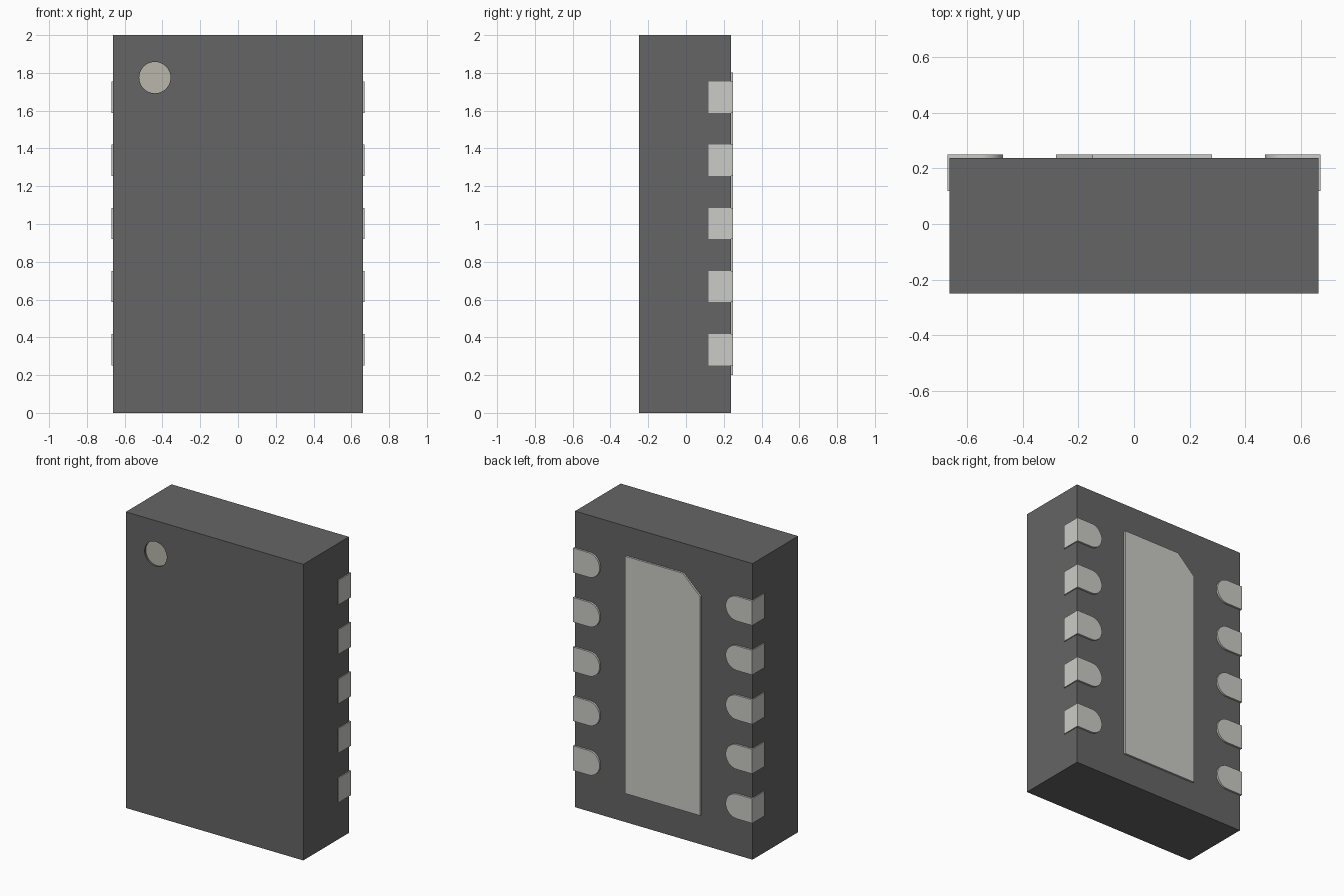
import bpy, bmesh
from math import sin, cos, pi, radians

if "Cube" in bpy.data.objects:
    bpy.data.objects.remove(bpy.data.objects["Cube"])

W, BACK, FRONT = 0.663, 0.237, -0.25    # body half width, back and front planes


def material(name, colour):
    m = bpy.data.materials.new(name)
    m.diffuse_color = (*colour, 1)
    m.use_nodes = True
    m.node_tree.nodes["Principled BSDF"].inputs["Base Color"].default_value = m.diffuse_color
    return m


plastic = material("dark_plastic", (0.13, 0.13, 0.13))
metal = material("tin_metal", (0.60, 0.60, 0.57))
ink = material("marker_ink", (0.48, 0.47, 0.41))


def add_object(name, mesh, mat=None):
    ob = bpy.data.objects.new(name, mesh)
    bpy.context.collection.objects.link(ob)
    if mat and not mesh.materials:
        mesh.materials.append(mat)
    return ob


def finish(bm, name):
    bmesh.ops.recalc_face_normals(bm, faces=bm.faces[:])
    mesh = bpy.data.meshes.new(name)
    bm.to_mesh(mesh)
    bm.free()
    return mesh


def smooth(ob):
    bpy.ops.object.select_all(action='DESELECT')
    bpy.context.view_layer.objects.active = ob
    ob.select_set(True)
    bpy.ops.object.shade_smooth_by_angle(angle=radians(30))


def extrude(bm, face, dy):
    """Pull a face along y, keeping the starting face as the cap."""
    res = bmesh.ops.extrude_face_region(bm, geom=[face], use_keep_orig=True)
    new = next(g for g in res["geom"] if isinstance(g, bmesh.types.BMFace))
    bmesh.ops.translate(bm, verts=new.verts[:], vec=(0, dy, 0))
    return new


def plate(name, outline, y0, y1):
    """Prism from an (x, z) outline between two y planes."""
    bm = bmesh.new()
    face = bm.faces.new([bm.verts.new((x, y0, z)) for x, z in outline])
    extrude(bm, face, y1 - y0)
    return finish(bm, name)


def circle(cx, cz, r, n=48):
    return [(cx + r * cos(2 * pi * i / n), cz + r * sin(2 * pi * i / n)) for i in range(n)]


# Package body with a shallow round recess for the pin 1 marker
body = add_object("body", plate("body", [(-W, 0), (W, 0), (W, 2), (-W, 2)], FRONT, BACK), plastic)
cutter = add_object("marker_cutter", plate("marker_cutter", circle(-0.44, 1.775, 0.083), FRONT - 0.1, FRONT + 0.014))
cutter.hide_render = True
cutter.hide_set(True)
cut = body.modifiers.new("marker_recess", 'BOOLEAN')
cut.operation, cut.solver, cut.object = 'DIFFERENCE', 'EXACT', cutter

# Marker disc on the recess floor
marker = add_object("pin_one_marker", plate("marker", circle(-0.44, 1.775, 0.083), FRONT + 0.013, FRONT + 0.02), ink)
smooth(marker)

# Central thermal pad with one chamfered corner
add_object("thermal_pad", plate("thermal_pad", [
    (-0.28, 0.2), (0.28, 0.2), (0.28, 1.803), (-0.15, 1.803), (-0.28, 1.68)], BACK, 0.25), metal)

# Terminal: round-ended foot on the back, wrapping onto the side
R, INNER, OUTER = 0.083, 0.471, 0.67
bm = bmesh.new()
arc = [bm.verts.new((INNER + R - R * sin(pi * i / 20), 0.25, R * cos(pi * i / 20))) for i in range(21)]
low, high = [bm.verts.new((W, 0.25, z)) for z in (-R, R)]
low_out, high_out = [bm.verts.new((OUTER, 0.25, z)) for z in (-R, R)]
foot = bm.faces.new(arc + [low, high])
wrap = bm.faces.new([low, low_out, high_out, high])
res = bmesh.ops.extrude_face_region(bm, geom=[foot, wrap], use_keep_orig=True)
bmesh.ops.translate(bm, vec=(0, BACK - 0.25, 0),
                    verts=[g for g in res["geom"] if isinstance(g, bmesh.types.BMVert)])
strip = next(g for g in res["geom"] if isinstance(g, bmesh.types.BMFace) and len(g.verts) == 4
             and max(v.co.x for v in g.verts) > W + 0.001
             and all(abs(v.co.y - BACK) < 1e-4 for v in g.verts))
side = bmesh.ops.extrude_discrete_faces(bm, faces=[strip])["faces"][0]
bmesh.ops.translate(bm, verts=side.verts[:], vec=(0, 0.118 - BACK, 0))
bmesh.ops.remove_doubles(bm, verts=bm.verts[:], dist=1e-5)
terminal_mesh = finish(bm, "terminal")

# Five mirrored pairs of terminals
for i in range(5):
    pair = add_object(f"terminal_pair_{i + 1}", terminal_mesh, metal)
    pair.location.z = 0.335 + i * 0.334
    pair.modifiers.new("mirror", 'MIRROR').use_axis = (True, False, False)
    if i == 0:
        smooth(pair)
